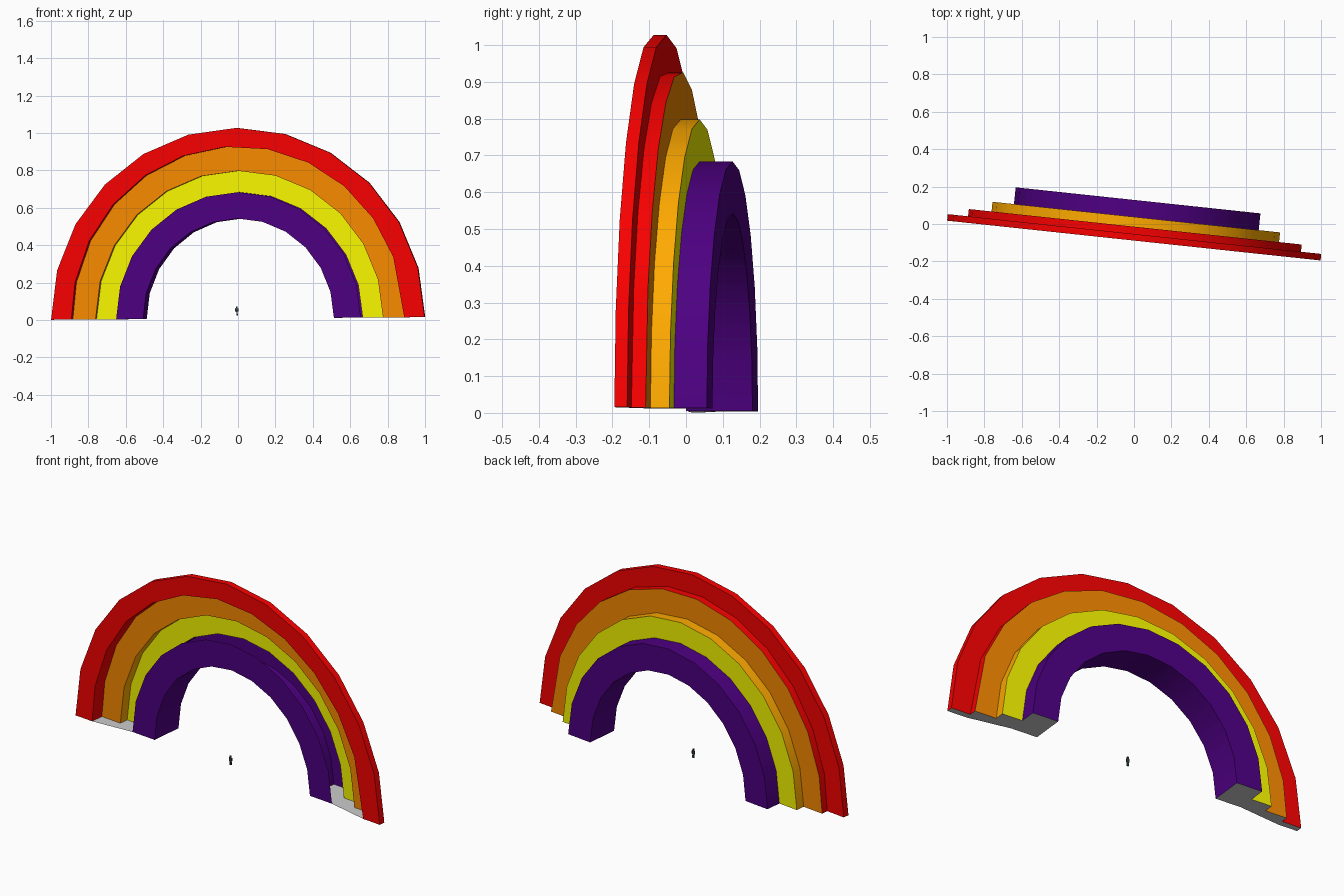
import bpy, bmesh
from math import sin, cos, radians
from mathutils import Matrix

if "Cube" in bpy.data.objects:
    bpy.data.objects.remove(bpy.data.objects["Cube"])

PLACE = (Matrix.Translation((-0.001, -0.0885, 0.0085))
         @ Matrix.Rotation(radians(-6.08), 4, 'Z')
         @ Matrix.Rotation(radians(-0.4), 4, 'Y'))
EVEN = [-90 + 15 * i for i in range(13)]
SKEW = [-90] + [-4 + 14.7 * k for k in range(-5, 6)] + [90]


def mat(name, rgb):
    m = bpy.data.materials.new(name)
    m.diffuse_color = (*rgb, 1)
    m.use_nodes = True
    m.node_tree.nodes["Principled BSDF"].inputs["Base Color"].default_value = m.diffuse_color
    return m


RED = mat("red", (0.93, 0, 0))
ORANGE = mat("orange", (0.93, 0.25, 0))
AMBER = mat("amber", (1.0, 0.40, 0))
YELLOW = mat("yellow", (0.93, 0.93, 0))
PURPLE = mat("purple", (0.075, 0.0, 0.22))
DARK = mat("dark", (0.03, 0.05, 0.05))

# radii from outside in (with their arch heights), and depths from front to back
R1, R2, R3, R4, R5 = 1.004, 0.895, 0.773, 0.658, 0.513
HEIGHT = {R1: 1.019, R2: 0.920, R3: 0.789, R4: 0.675, R5: 0.534}
D1, D2, D3, D4 = 0.035, 0.074, 0.126, 0.216


def finish(name, bm, m=None, smooth=False):
    me = bpy.data.meshes.new(name)
    bm.to_mesh(me)
    bm.free()
    ob = bpy.data.objects.new(name, me)
    bpy.context.collection.objects.link(ob)
    ob.matrix_world = PLACE
    if m:
        me.materials.append(m)
    if smooth:
        bpy.ops.object.select_all(action='DESELECT')
        ob.select_set(True)
        bpy.context.view_layer.objects.active = ob
        bpy.ops.object.shade_smooth_by_angle(angle=radians(30))


def sweep(name, profile, m):
    """Sweep a (radius, depth) profile along the half arch."""
    bm = bmesh.new()
    rows = [[bm.verts.new((r * sin(radians(a)), d, HEIGHT[r] * cos(radians(a))))
             for a in (SKEW if r == R2 else EVEN)] for r, d in profile]
    for p, q in zip(rows, rows[1:]):
        for i in range(12):
            bm.faces.new((p[i], p[i + 1], q[i + 1], q[i]))
    bmesh.ops.remove_doubles(bm, verts=bm.verts, dist=1e-5)
    bmesh.ops.recalc_face_normals(bm, faces=bm.faces)
    finish(name, bm, m, smooth=True)


# coloured bands: thin stepped shell; the purple arch is open behind its front
sweep("red_band", [(R2, D2), (R2, 0), (R1, 0), (R1, D1), (R2, D1)], RED)
sweep("orange_band", [(R2, D2), (R3, D2)], ORANGE)
sweep("orange_step", [(R3, D2), (R3, D3)], AMBER)
sweep("yellow_band", [(R3, D3), (R4, D3)], YELLOW)
sweep("purple_arch", [(R4, D3), (R4, D4), (R5, D4), (R5, D1), (R4, D1)], PURPLE)

# grey base plates under both feet
outline = [(R1, 0), (R1, D1), (R2, D1), (R2, D2), (R3, D2), (R3, D3),
           (R4, D3), (R4, D4), (R5, D4), (R5, D1), (R4, D1), (R2, 0)]
for side, s in (("left", -1), ("right", 1)):
    bm = bmesh.new()
    f = bm.faces.new([bm.verts.new((s * r, d, 0)) for r, d in outline])
    f.normal_update()
    if f.normal.z > 0:
        f.normal_flip()
    finish(side + "_foot_base", bm)

# tiny standing figure under the arch
bm = bmesh.new()
for x, z, w, h in ((0, 0.068, 0.008, 0.010), (0, 0.053, 0.010, 0.020),
                   (-0.007, 0.053, 0.003, 0.018), (0.007, 0.053, 0.003, 0.018),
                   (-0.003, 0.033, 0.004, 0.020), (0.003, 0.033, 0.004, 0.020)):
    bmesh.ops.create_cube(bm, size=1, matrix=Matrix.Translation((x - 0.009, 0.033, z - 0.008))
                          @ Matrix.Diagonal((w, 0.006, h, 1)))
finish("tiny_figure", bm, DARK)
